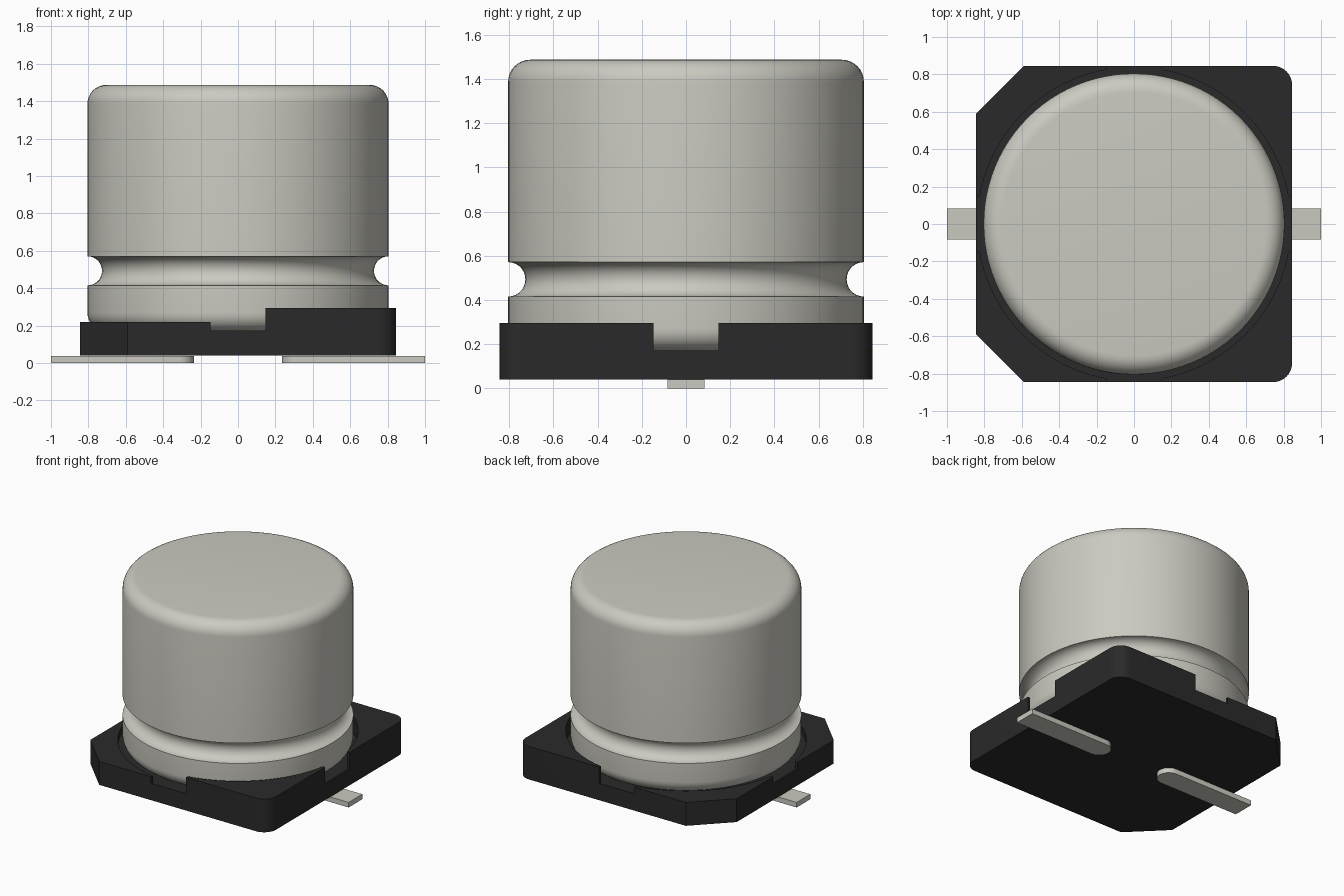
import bpy
import bmesh
import math

cube = bpy.data.objects.get("Cube")
if cube:
    bpy.data.objects.remove(cube, do_unlink=True)

HALF = 0.845      # half width of the base
WELL = 0.838      # radius of the round recess in the base
SLOT = 0.148      # half width of the notches
FLOOR = 0.17      # height of the recess floor


def make_material(name, rgb, metallic=0.0):
    mat = bpy.data.materials.new(name)
    mat.use_nodes = True
    mat.diffuse_color = (*rgb, 1)
    bsdf = mat.node_tree.nodes["Principled BSDF"]
    bsdf.inputs["Base Color"].default_value = (*rgb, 1)
    bsdf.inputs["Roughness"].default_value = 0.6
    return mat


metal = make_material("pale metal", (0.60, 0.59, 0.53))
black = make_material("black plastic", (0.023, 0.023, 0.024))


def finish(name, bm, mat):
    """Turn a bmesh into a smooth-by-angle object."""
    bmesh.ops.recalc_face_normals(bm, faces=bm.faces)
    mesh = bpy.data.meshes.new(name)
    bm.to_mesh(mesh)
    bm.free()
    mesh.materials.append(mat)
    obj = bpy.data.objects.new(name, mesh)
    bpy.context.collection.objects.link(obj)
    bpy.ops.object.select_all(action='DESELECT')
    obj.select_set(True)
    bpy.context.view_layer.objects.active = obj
    bpy.ops.object.shade_smooth_by_angle(angle=math.radians(35))
    return obj


def add_prism(bm, outline, z0, z1):
    """Extrude a flat outline from z0 up to z1."""
    face = bm.faces.new([bm.verts.new((x, y, z0)) for x, y in outline])
    top = bmesh.ops.extrude_face_region(bm, geom=[face], use_keep_orig=True)
    for v in top["geom"]:
        if isinstance(v, bmesh.types.BMVert):
            v.co.z = z1


def arc(cx, cy, r, a0, a1, steps):
    """Points of a circular arc, angles in degrees."""
    angles = [math.radians(a0 + (a1 - a0) * i / steps) for i in range(steps + 1)]
    return [(cx + r * math.cos(a), cy + r * math.sin(a)) for a in angles]


# Can: rounded bottom, crimped groove, rounded top, spun round the z axis
R, TOP, FILLET = 0.805, 1.487, 0.10
profile = [(0, FLOOR)]
profile += arc(R - FILLET, FLOOR + FILLET, FILLET, -90, 0, 8)
profile += arc(R, 0.493, 0.078, 270, 90, 14)
profile += arc(R - FILLET, TOP - FILLET, FILLET, 0, 90, 8)
profile += [(0, TOP)]
bm = bmesh.new()
verts = [bm.verts.new((x, 0, z)) for x, z in profile]
edges = [bm.edges.new(pair) for pair in zip(verts, verts[1:])]
bmesh.ops.spin(bm, geom=verts + edges, cent=(0, 0, 0), axis=(0, 0, 1),
               angle=2 * math.pi, steps=96)
bmesh.ops.remove_doubles(bm, verts=bm.verts, dist=0.0001)
finish("can", bm, metal)


# Base: floor slab with two rounded and two chamfered corners, plus corner walls
def corner(sx, sy):
    if sx > 0:
        pts = arc(HALF - 0.1, HALF - 0.1, 0.1, 0, 90, 8)
    else:
        pts = [(HALF, 0.59), (0.59, HALF)]
    return [(x * sx, y * sy) for x, y in pts]


quadrants = [(1, 1), (-1, 1), (-1, -1), (1, -1)]
bm = bmesh.new()
outline = []
for sx, sy in quadrants:
    pts = corner(sx, sy)
    outline += pts if sx * sy > 0 else pts[::-1]
add_prism(bm, outline, 0.04, FLOOR)

slot_angle = math.degrees(math.asin(SLOT / WELL))
for sx, sy in quadrants:
    inner = arc(0, 0, WELL, 90 - slot_angle, slot_angle, 20)
    wall = [(HALF * sx, SLOT * sy)] + corner(sx, sy) + [(SLOT * sx, HALF * sy)]
    wall += [(x * sx, y * sy) for x, y in inner]
    add_prism(bm, wall, FLOOR, 0.295 if sx > 0 else 0.22)
finish("base", bm, black)

# Flat leads with a rounded inner end
W = 0.083
for side, sx in (("left", 1), ("right", -1)):
    shape = [(1, -W), (1, W)] + arc(0.235 + W, 0, W, 90, 270, 16)
    bm = bmesh.new()
    add_prism(bm, [(x * sx, y) for x, y in shape], 0, 0.039)
    finish(side + "_lead", bm, metal)
